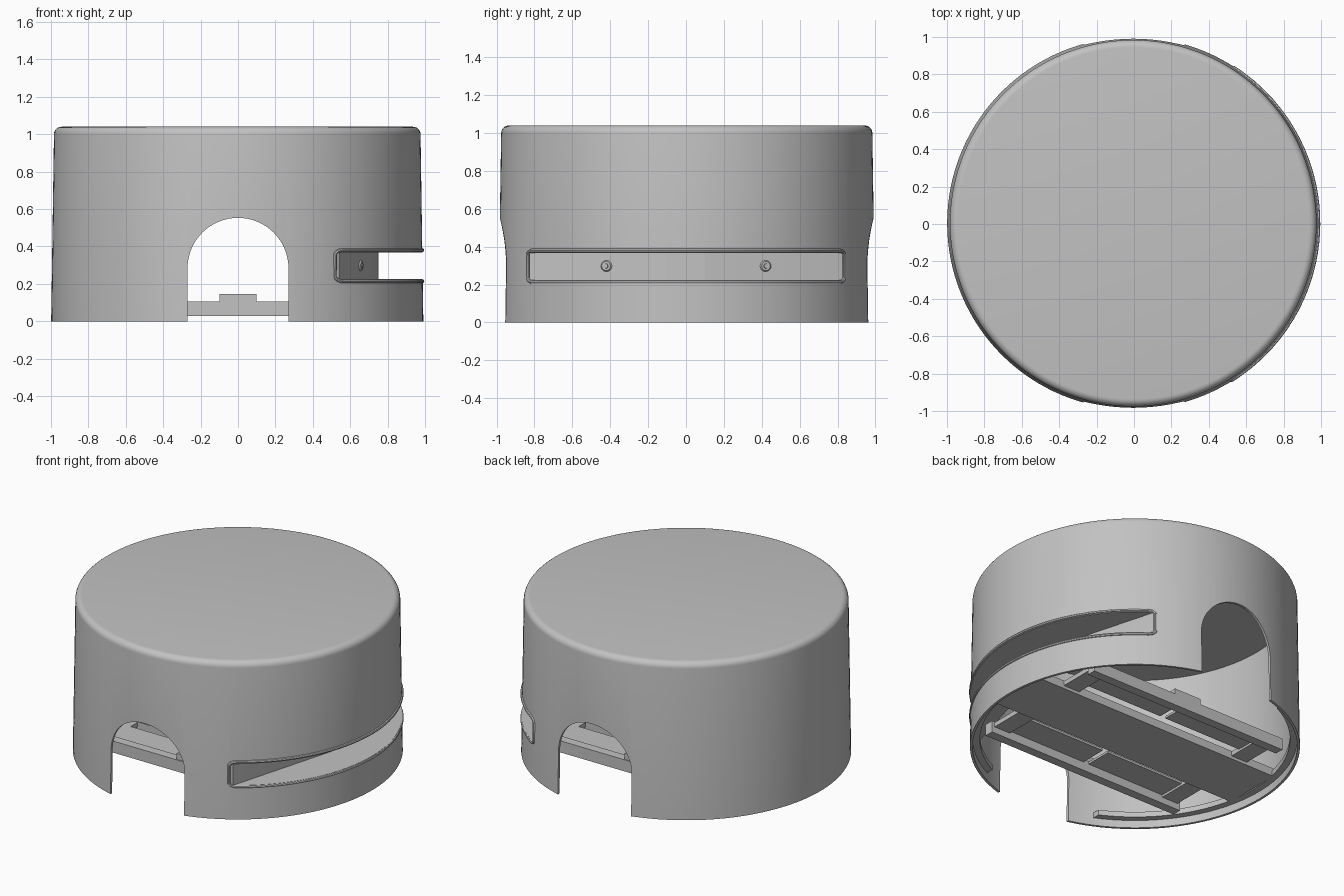
import bpy, bmesh, math
from mathutils import Vector

cube = bpy.data.objects.get("Cube")
if cube:
    bpy.data.objects.remove(cube, do_unlink=True)

grey = bpy.data.materials.new("plain_grey")
grey.use_nodes = True
COLOUR = (0.54, 0.54, 0.54, 1)
grey.diffuse_color = COLOUR
grey.node_tree.nodes["Principled BSDF"].inputs["Base Color"].default_value = COLOUR

CX, CY = -0.004, 0.004          # axis of the round body
SLOT_Z = (0.225, 0.368)
SLOT_Y = 0.83


def finish(name, bm):
    bmesh.ops.recalc_face_normals(bm, faces=bm.faces[:])
    mesh = bpy.data.meshes.new(name)
    bm.to_mesh(mesh)
    bm.free()
    mesh.materials.append(grey)
    ob = bpy.data.objects.new(name, mesh)
    bpy.context.collection.objects.link(ob)
    return ob


def prism(name, outline, depth):
    """Extrude a closed outline of 3D points along a vector."""
    bm = bmesh.new()
    face = bm.faces.new([bm.verts.new(p) for p in outline])
    new = bmesh.ops.extrude_face_region(bm, geom=[face])["geom"]
    bmesh.ops.translate(bm, vec=depth,
                        verts=[v for v in new if isinstance(v, bmesh.types.BMVert)])
    return finish(name, bm)


def box(name, lo, hi):
    pts = [(lo[0], lo[1], lo[2]), (hi[0], lo[1], lo[2]),
           (hi[0], hi[1], lo[2]), (lo[0], hi[1], lo[2])]
    return prism(name, pts, (0, 0, hi[2] - lo[2]))


def lathe(name, profile, closed=False, steps=128):
    """Turn an (r, z) profile about the body axis."""
    bm = bmesh.new()
    verts = [bm.verts.new((CX + r, CY, z)) for r, z in profile]
    pairs = list(zip(verts, verts[1:]))
    if closed:
        pairs.append((verts[-1], verts[0]))
    edges = [bm.edges.new(p) for p in pairs]
    bmesh.ops.spin(bm, geom=verts + edges, cent=(CX, CY, 0), axis=(0, 0, 1),
                   angle=math.tau, steps=steps)
    bmesh.ops.remove_doubles(bm, verts=bm.verts[:], dist=0.0005)
    return finish(name, bm)


def cut(target, cutter):
    mod = target.modifiers.new("cut", "BOOLEAN")
    mod.operation, mod.solver, mod.object = "DIFFERENCE", "EXACT", cutter
    bpy.context.view_layer.objects.active = target
    bpy.ops.object.modifier_apply(modifier=mod.name)
    bpy.data.objects.remove(cutter, do_unlink=True)


# Thin hollow drum with a slight taper and a rounded top edge
R, TOP, ROUND, WALL = 0.995, 1.04, 0.04, 0.016
edge = [(0.94 + ROUND * math.cos(a), TOP - ROUND + ROUND * math.sin(a))
        for a in [math.pi / 2 * i / 6 for i in range(7)]]
shell = lathe("shell", [(R - WALL, 0), (R, 0)] + edge +
              [(0, TOP), (0, TOP - 0.025), (0.962, TOP - 0.025), (R - WALL, 0)])

# Arched openings through front and back
arch = [(0.27 * math.cos(math.pi * i / 32), -1.2, 0.283 + 0.27 * math.sin(math.pi * i / 32))
        for i in range(33)] + [(-0.27, -1.2, -0.1), (0.27, -1.2, -0.1)]
cut(shell, prism("arch_cutter", arch, (0, 2.4, 0)))

# Side slot
cut(shell, box("slot_cutter", (0.4, -SLOT_Y, SLOT_Z[0]), (1.2, SLOT_Y, SLOT_Z[1])))


# Slot pocket: floor and ceiling between the bent back wall and the curved rim
def rim(y, r):
    return CX + math.sqrt(r * r - (y - CY) ** 2)


back = [(0.54, -0.825), (0.745, -0.1), (0.745, 0.1), (0.54, 0.825)]
curve = [(rim(y, 0.986), y) for y in [SLOT_Y * (1 - i / 24) for i in range(49)]]
for name, z in (("pocket_floor", SLOT_Z[0] - 0.015), ("pocket_ceiling", SLOT_Z[1])):
    prism(name, [(x, y, z) for x, y in back + curve], (0, 0, 0.015))
wall = back + [(x - 0.015, y) for x, y in reversed(back)]
prism("pocket_wall", [(x, y, SLOT_Z[0] - 0.015) for x, y in wall], (0, 0, 0.173))
box("pocket_centre_pad", (0.735, -0.1, SLOT_Z[0]), (0.75, 0.1, SLOT_Z[1]))

# Screw seats on the pocket wall
for side in (-1, 1):
    for name, radius, depth in (("screw_ring", 0.03, 0.008), ("screw_pin", 0.014, 0.014)):
        bm = bmesh.new()
        bmesh.ops.create_cone(bm, cap_ends=True, segments=20, radius1=radius,
                              radius2=radius * 0.8, depth=depth)
        ob = finish(name, bm)
        normal = Vector((0.73, side * 0.21, 0)).normalized()
        ob.rotation_euler = normal.to_track_quat("Z", "Y").to_euler()
        ob.location = Vector((0.655, side * 0.42, 0.298)) + normal * depth / 2

# Raised rounded lip around the slot, wrapped on the drum
path, corner = [], 0.025
half_h, mid_z = 0.083, 0.297
for qy, qz, start in ((1, 1, 0), (-1, 1, 1), (-1, -1, 2), (1, -1, 3)):
    for i in range(6):
        a = math.pi / 2 * (start + i / 5)
        path.append((qy * (SLOT_Y + 0.006 - corner) + corner * math.cos(a),
                     mid_z + qz * (half_h - corner) + corner * math.sin(a)))
    if start in (0, 2):
        y0, z0 = path[-1]
        path += [(y0 * (1 - i / 16), z0) for i in range(1, 32)]
data = bpy.data.curves.new("slot_lip", "CURVE")
data.dimensions, data.bevel_depth, data.bevel_resolution = "3D", 0.01, 2
spline = data.splines.new("POLY")
spline.points.add(len(path) - 1)
for point, (y, z) in zip(spline.points, path):
    point.co = (rim(y, 0.99), y, z, 1)
spline.use_cyclic_u = True
data.materials.append(grey)
lip = bpy.data.objects.new("slot_lip", data)
bpy.context.collection.objects.link(lip)
bpy.context.view_layer.objects.active = lip
lip.select_set(True)
bpy.ops.object.convert(target="MESH")

# Inner ledge near the bottom, open at the arches
ledge = lathe("inner_ledge", [(0.935, 0.05), (0.982, 0.05), (0.982, 0.085), (0.935, 0.085)],
              closed=True)
cut(ledge, box("ledge_cutter", (-0.42, -1.2, -0.1), (0.42, 1.2, 0.3)))

# Base frame: central beam, two rails with tabs, thin web plates between them
box("central_beam", (-0.93, -0.2, 0.05), (0.93, 0.2, 0.104))
for side in (-1, 1):
    def span(a, b):
        return sorted((side * a, side * b))
    y0, y1 = span(0.45, 0.51)
    box("rail", (-0.74, y0, 0.028), (0.74, y1, 0.105))
    y0, y1 = span(0.46, 0.505)
    box("rail_tab", (-0.1, y0, 0.1), (0.1, y1, 0.145))
    y0, y1 = span(0.27, 0.46)
    for end in (-1, 1):
        x0, x1 = sorted((end * 0.02, end * 0.6))
        box("web_plate", (x0, y0, 0.085), (x1, y1, 0.1))
        x0, x1 = sorted((end * 0.6, end * 0.72))
        y2, y3 = span(0.18, 0.47)
        box("cross_bar", (x0, y2, 0.07), (x1, y3, 0.1))

# Smooth curved parts, keep hard edges
bpy.ops.object.select_all(action="DESELECT")
for ob in bpy.context.collection.objects:
    if ob.type == "MESH":
        ob.select_set(True)
        bpy.context.view_layer.objects.active = ob
bpy.ops.object.shade_smooth_by_angle(angle=math.radians(35))
